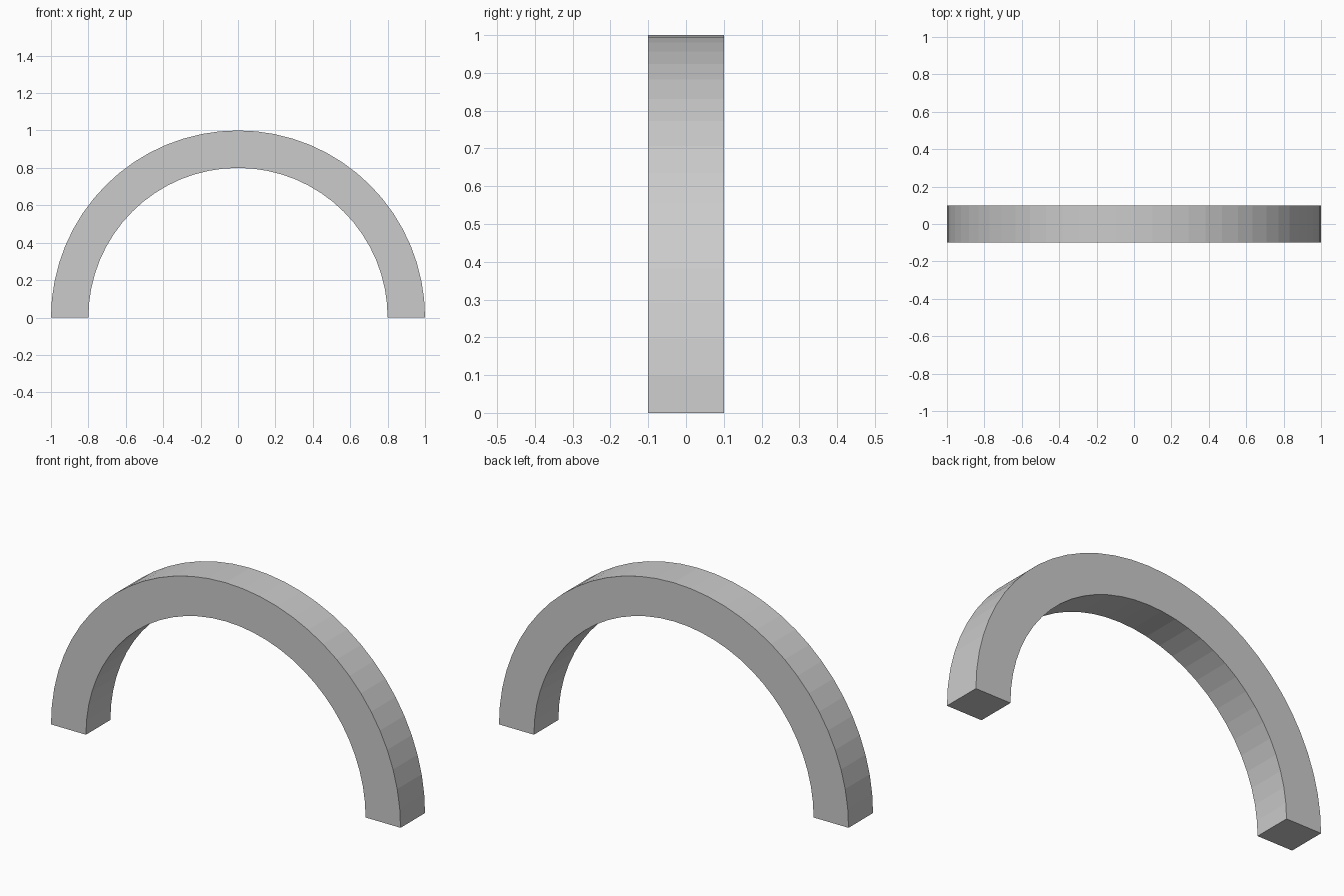
import bpy, bmesh
from math import pi, sin, cos

if "Cube" in bpy.data.objects:
    bpy.data.objects.remove(bpy.data.objects["Cube"])

OUTER, INNER, HALF_DEPTH, SEGMENTS = 1.0, 0.8, 0.1, 32


def arc(radius):
    return [(radius * cos(pi * i / SEGMENTS), radius * sin(pi * i / SEGMENTS))
            for i in range(SEGMENTS + 1)]


bm = bmesh.new()

# Front half-ring face, as a strip of quads between the two arcs
outer = [bm.verts.new((x, -HALF_DEPTH, z)) for x, z in arc(OUTER)]
inner = [bm.verts.new((x, -HALF_DEPTH, z)) for x, z in arc(INNER)]
for i in range(SEGMENTS):
    bm.faces.new((outer[i], outer[i + 1], inner[i + 1], inner[i]))

# Extrude the profile to the back
result = bmesh.ops.extrude_face_region(bm, geom=bm.faces[:], use_keep_orig=True)
back = [v for v in result["geom"] if isinstance(v, bmesh.types.BMVert)]
bmesh.ops.translate(bm, verts=back, vec=(0, 2 * HALF_DEPTH, 0))
bmesh.ops.recalc_face_normals(bm, faces=bm.faces[:])

mesh = bpy.data.meshes.new("arch")
bm.to_mesh(mesh)
bm.free()
bpy.context.collection.objects.link(bpy.data.objects.new("arch", mesh))
